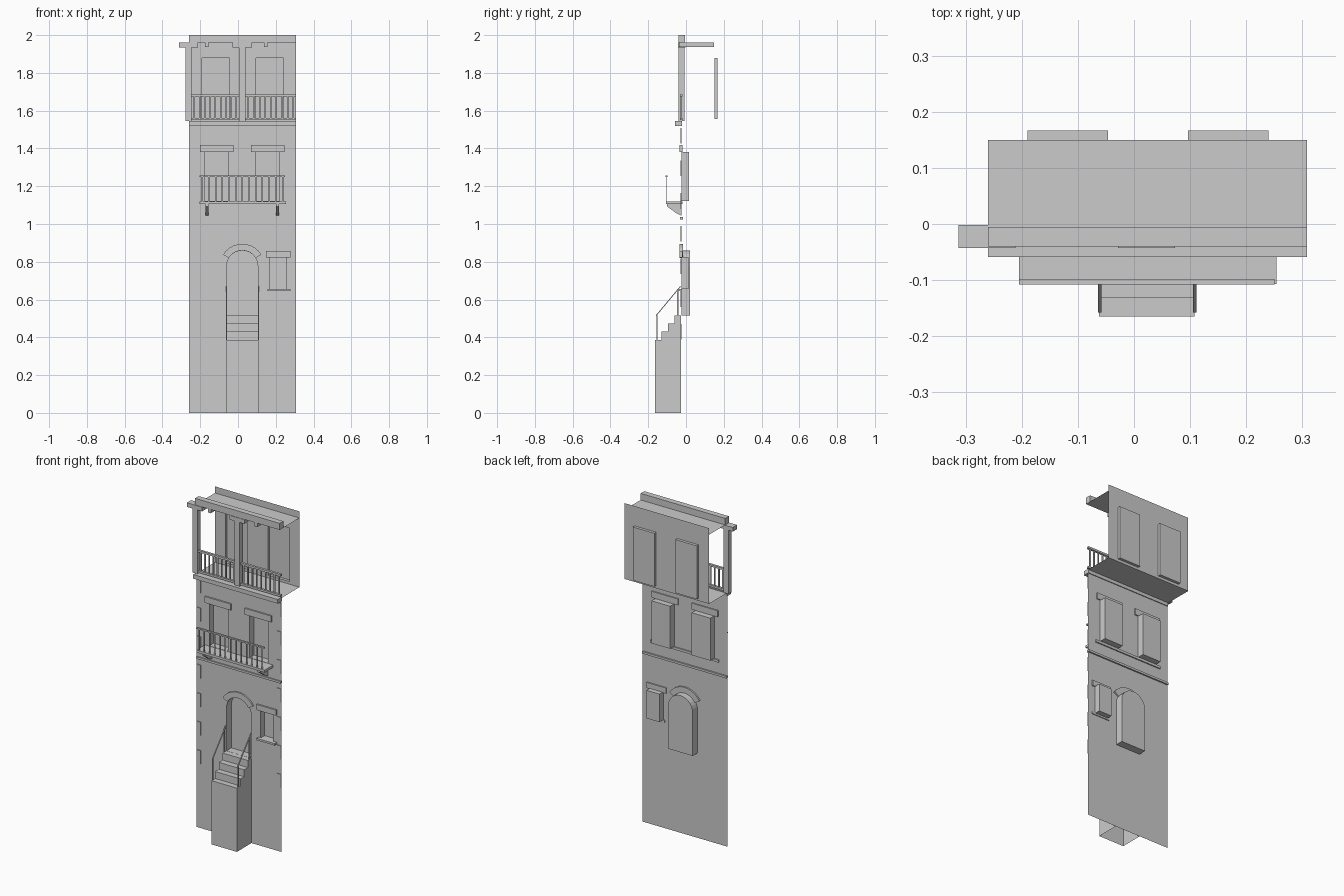
import bpy, bmesh
from math import sin, cos, pi, radians, hypot

if "Cube" in bpy.data.objects:
    bpy.data.objects.remove(bpy.data.objects["Cube"])

L, R = -0.26, 0.308      # facade side edges
WALL, BACK = -0.025, 0.15  # street wall and loggia back wall depth


def finish(name, bm, normals=True):
    if normals:
        bmesh.ops.recalc_face_normals(bm, faces=bm.faces)
    me = bpy.data.meshes.new(name)
    bm.to_mesh(me)
    bm.free()
    ob = bpy.data.objects.new(name, me)
    bpy.context.collection.objects.link(ob)
    return ob


def box(name, x0, x1, y0, y1, z0, z1):
    bm = bmesh.new()
    bmesh.ops.create_cube(bm, size=1)
    for v in bm.verts:
        v.co = (x0 if v.co.x < 0 else x1, y0 if v.co.y < 0 else y1, z0 if v.co.z < 0 else z1)
    return finish(name, bm)


def rect(x0, x1, z0, z1):
    return [(x0, z0), (x1, z0), (x1, z1), (x0, z1)]


def pierced_wall(name, y, outer, holes):
    bm = bmesh.new()
    edges = []
    for loop in [outer] + holes:
        vs = [bm.verts.new((x, y, z)) for x, z in loop]
        edges += [bm.edges.new((vs[i], vs[i - 1])) for i in range(len(vs))]
    bmesh.ops.triangle_fill(bm, edges=edges, use_beauty=True, normal=(0, -1, 0))
    return finish(name, bm, False)


def niche(name, loop, y0, y1):
    # reveal sides plus a back panel, open to the front
    bm = bmesh.new()
    a = [bm.verts.new((x, y0, z)) for x, z in loop]
    b = [bm.verts.new((x, y1, z)) for x, z in loop]
    for i in range(len(a)):
        bm.faces.new((a[i - 1], a[i], b[i], b[i - 1]))
    bm.faces.new(b)
    return finish(name, bm)


def extrude_yz(name, profile, x0, x1):
    bm = bmesh.new()
    a = [bm.verts.new((x0, y, z)) for y, z in profile]
    b = [bm.verts.new((x1, y, z)) for y, z in profile]
    for i in range(len(a)):
        bm.faces.new((a[i - 1], a[i], b[i], b[i - 1]))
    bm.faces.new(a)
    bm.faces.new(b)
    return finish(name, bm)


def arc(r, a0, a1, n):
    return [(0.0225 + r * cos(radians(a0 + (a1 - a0) * i / n)),
             0.777 + r * sin(radians(a0 + (a1 - a0) * i / n))) for i in range(n + 1)]


# openings of the street wall
door = [(-0.06, 0.515), (0.105, 0.515)] + arc(0.0825, 0, 180, 14)
small = rect(0.17, 0.257, 0.655, 0.825)
wins = [rect(-0.175, -0.05, 1.122, 1.38), rect(0.095, 0.22, 1.122, 1.38)]
pierced_wall("street_wall", WALL, rect(L, R, 0, 1.54), [door, small] + wins)
niche("door_recess", door, WALL, 0.022)
niche("small_window_recess", small, WALL, 0.012)
for i, w in enumerate(wins):
    niche(f"window_recess_{i}", w, WALL, 0.017)

# lintels and sill
box("small_lintel", 0.148, 0.278, -0.034, -0.018, 0.822, 0.856)
box("small_sill", 0.157, 0.278, -0.045, -0.02, 0.645, 0.657)
box("window_lintel_left", -0.2, -0.025, -0.034, -0.018, 1.38, 1.418)
box("window_lintel_right", 0.068, 0.245, -0.034, -0.018, 1.38, 1.418)

# arched door hood
bm = bmesh.new()
inner, outer = arc(0.083, 31, 149, 10), arc(0.118, 31, 149, 10)
rings = [[bm.verts.new(p) for p in ((a[0], -0.034, a[1]), (b[0], -0.034, b[1]),
                                    (b[0], -0.016, b[1]), (a[0], -0.016, a[1]))]
         for a, b in zip(inner, outer)]
for p, q in zip(rings, rings[1:]):
    for k in range(4):
        bm.faces.new((p[k], p[k - 1], q[k - 1], q[k]))
bm.faces.new(rings[0])
bm.faces.new(rings[-1])
finish("door_hood", bm)

# corner quoins
for i in range(7):
    z = 0.388 + 0.173 * i
    box(f"quoin_left_{i}", L, -0.232, -0.029, WALL, z, z + 0.083)
    box(f"quoin_right_{i}", 0.28, R, -0.029, WALL, z, z + 0.083)

# stairs, open underneath
steps = [(-0.165, 0), (-0.165, 0.387), (-0.131, 0.387), (-0.131, 0.43), (-0.096, 0.43),
         (-0.096, 0.472), (-0.06, 0.472), (-0.06, 0.515), (-0.026, 0.515), (-0.026, 0)]
st = extrude_yz("stairs", steps, -0.062, 0.108)
bm = bmesh.new()
bm.from_mesh(st.data)
bmesh.ops.delete(bm, geom=[f for f in bm.faces if f.calc_center_median().z < 0.001], context='FACES')
bm.to_mesh(st.data)
bm.free()

# stair handrails
for side, x in (("left", -0.061), ("right", 0.108)):
    x0, x1 = x - 0.003, x + 0.003
    box(f"stair_post_low_{side}", x0, x1, -0.157, -0.151, 0.387, 0.515)
    box(f"stair_post_high_{side}", x0, x1, -0.047, -0.041, 0.515, 0.65)
    extrude_yz(f"stair_rail_{side}", [(-0.158, 0.512), (-0.158, 0.519), (-0.03, 0.672), (-0.03, 0.665)], x0, x1)

# string courses
box("floor_band", L, R, -0.032, -0.016, 1.024, 1.037)
box("loggia_cornice", L, R, -0.059, -0.02, 1.52, 1.545)

# balcony with brackets and front railing
box("balcony_slab", -0.205, 0.254, -0.107, -0.018, 1.105, 1.12)
for side, x in (("left", -0.165), ("right", 0.21)):
    extrude_yz(f"balcony_bracket_{side}",
               [(-0.1, 1.105), (-0.1, 1.092), (-0.075, 1.075), (-0.05, 1.056), (-0.025, 1.045), (-0.025, 1.105)],
               x - 0.008, x + 0.008)
box("balcony_rail", -0.205, 0.25, -0.108, -0.098, 1.249, 1.257)
for i in range(13):
    x = -0.19 + 0.0355 * i
    box(f"balcony_baluster_{i}", x - 0.004, x + 0.004, -0.104, -0.101, 1.12, 1.249)

# loggia shell
doors = [rect(-0.19, -0.046, 1.556, 1.88), rect(0.096, 0.24, 1.556, 1.88)]
pierced_wall("loggia_back_wall", BACK, rect(L, R, 1.54, 2.0), doors)
for i, d in enumerate(doors):
    niche(f"loggia_door_{i}", d, BACK, 0.167)
for name, z in (("loggia_floor", 1.54), ("loggia_ceiling", 1.96)):
    bm = bmesh.new()
    bm.faces.new([bm.verts.new((x, y, z)) for x, y in rect(L, R, -0.03, BACK)])
    finish(name, bm, False)

# loggia beam, joists and columns
box("front_beam", L, R, -0.04, -0.005, 1.96, 2.0)
for i, x in enumerate((-0.165, 0.147)):
    box(f"joist_{i}", x - 0.009, x + 0.009, -0.038, 0.147, 1.936, 1.96)
for i, x in enumerate((-0.262, 0.0225)):
    box(f"column_{i}", x - 0.017, x + 0.017, -0.04, -0.008, 1.545, 1.937)
    box(f"capital_{i}", x - 0.051, x + 0.051, -0.043, -0.002, 1.935, 1.96)

# loggia railings between the columns
for side, x0, x1 in (("left", -0.245, 0.0055), ("right", 0.0395, R)):
    box(f"loggia_top_rail_{side}", x0, x1, -0.032, -0.018, 1.674, 1.686)
    box(f"loggia_low_rail_{side}", x0, x1, -0.032, -0.018, 1.55, 1.562)
    n = 9
    for i in range(n):
        x = x0 + (x1 - x0) * (i + 0.5) / n
        box(f"loggia_baluster_{side}_{i}", x - 0.004, x + 0.004, -0.028, -0.022, 1.562, 1.674)
